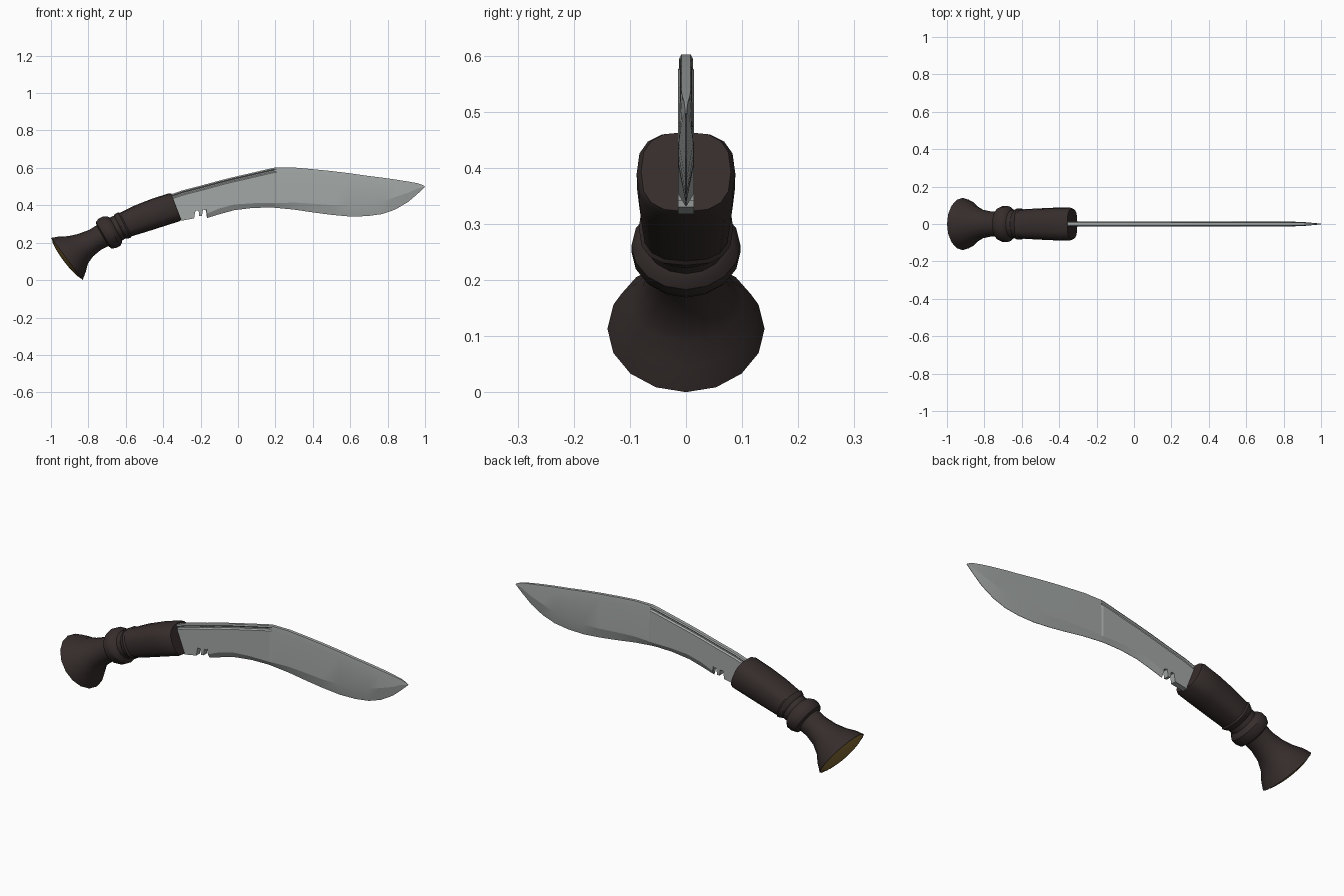
import bpy, bmesh, math


def material(name, rgb):
    m = bpy.data.materials.new(name)
    m.diffuse_color = (*rgb, 1)
    return m


steel = material("grey steel", (0.36, 0.385, 0.375))
wood = material("dark brown wood", (0.036, 0.026, 0.025))
brass = material("brass", (0.24, 0.15, 0.035))


def loft(name, rings, mat, angle):
    """Skin a list of equal-length closed rings and cap both ends."""
    bm = bmesh.new()
    rows = [[bm.verts.new(p) for p in ring] for ring in rings]
    n = len(rows[0])
    for a, b in zip(rows, rows[1:]):
        for i in range(n):
            j = (i + 1) % n
            bm.faces.new((a[i], a[j], b[j], b[i]))
    bm.faces.new(rows[0])
    bm.faces.new(rows[-1])
    bmesh.ops.recalc_face_normals(bm, faces=bm.faces)
    me = bpy.data.meshes.new(name)
    bm.to_mesh(me)
    bm.free()
    ob = bpy.data.objects.new(name, me)
    bpy.context.collection.objects.link(ob)
    me.materials.append(mat)
    bpy.ops.object.select_all(action='DESELECT')
    ob.select_set(True)
    bpy.context.view_layer.objects.active = ob
    bpy.ops.object.shade_smooth_by_angle(angle=math.radians(angle))
    return ob


def section(x, z, deg, ry, rz, power=2.0, sides=16):
    """Superellipse ring square to an axis tilted by deg in the xz plane."""
    a = math.radians(deg)
    ring = []
    for i in range(sides):
        t = 2 * math.pi * i / sides
        c, s = math.cos(t), math.sin(t)
        u = math.copysign(abs(c) ** (2 / power), c) * ry
        v = math.copysign(abs(s) ** (2 / power), s) * rz
        ring.append((x - math.sin(a) * v, u, z + math.cos(a) * v))
    return ring


# Handle: flared pommel, neck, ring, groove, second ring, grip
handle = [
    (-.915, .113, 37, .14, .141), (-.885, .139, 37, .125, .118),
    (-.855, .162, 36, .10, .09), (-.815, .187, 34, .078, .072),
    (-.765, .215, 31, .067, .062), (-.725, .237, 30, .068, .064),
    (-.718, .240, 30, .088, .082), (-.700, .250, 30, .097, .091),
    (-.675, .262, 30, .097, .091), (-.660, .270, 29, .085, .080),
    (-.653, .273, 28, .075, .070), (-.632, .284, 27, .075, .068),
    (-.625, .287, 27, .083, .074), (-.608, .294, 26, .084, .075),
    (-.600, .297, 26, .078, .070), (-.520, .329, 24, .083, .077),
    (-.430, .361, 22, .087, .080), (-.342, .389, 21, .088, .080),
    (-.330, .393, 21, .080, .076),
]
loft("handle", [section(*h, power=2.7 if h[0] > -.61 else 2.0) for h in handle], wood, 35)

# Pommel cap: shallow brass dome
ca, sa = math.cos(math.radians(37)), math.sin(math.radians(37))
dome = [(-.002, .138), (.008, .115), (.015, .08), (.019, .04), (.02, .005)]
loft("pommel_cap", [section(-.915 - ca * d, .113 - sa * d, 37, r, r) for d, r in dome], brass, 35)

# Blade stations: x, spine z, top of bevel z, cutting edge z
blade = [
    (-.42, .43, .37, .355), (-.36, .458, .345, .330), (-.30, .479, .330, .318),
    (-.235, .496, .342, .330), (-.227, .498, .384, .372), (-.211, .502, .384, .372),
    (-.207, .503, .354, .342), (-.193, .507, .354, .342), (-.187, .508, .390, .378),
    (-.171, .513, .385, .372), (-.166, .514, .355, .332), (-.10, .532, .383, .352),
    (-.02, .552, .404, .374), (.08, .575, .411, .386), (.17, .596, .411, .388),
    (.195, .601, .411, .387), (.205, .602, .411, .386), (.30, .602, .415, .377),
    (.40, .593, .409, .362), (.50, .583, .401, .349), (.60, .571, .400, .340),
    (.69, .558, .406, .342), (.77, .548, .421, .353), (.84, .538, .444, .377),
    (.91, .527, .467, .418), (.96, .518, .490, .461), (.985, .509, .496, .484),
    (1.0, .501, .4995, .498),
]


def blade_ring(x, top, bev, edge):
    t = .0145 if x < .2 else .013
    if x > .88:
        t = .013 - .011 * (x - .88) / .12
    k = min(1, (top - bev) / .06)
    # drop below spine and half thickness; a groove runs under the spine up to x = .2
    if x < .2:
        half = [(.009, 0), (.0125, .007), (.007, .013), (.007, .020), (t, .026)]
    else:
        half = [(t * f, d) for f, d in
                ((.65, 0), (.72, .007), (.75, .013), (.78, .020), (.82, .026))]
    side = [(y, top - d * k) for y, d in half]
    side += [(t, bev), (t if x < -.168 else .001, edge)]
    return [(x, y, z) for y, z in side] + [(x, -y, z) for y, z in reversed(side)]


loft("blade", [blade_ring(*s) for s in blade], steel, 12)
